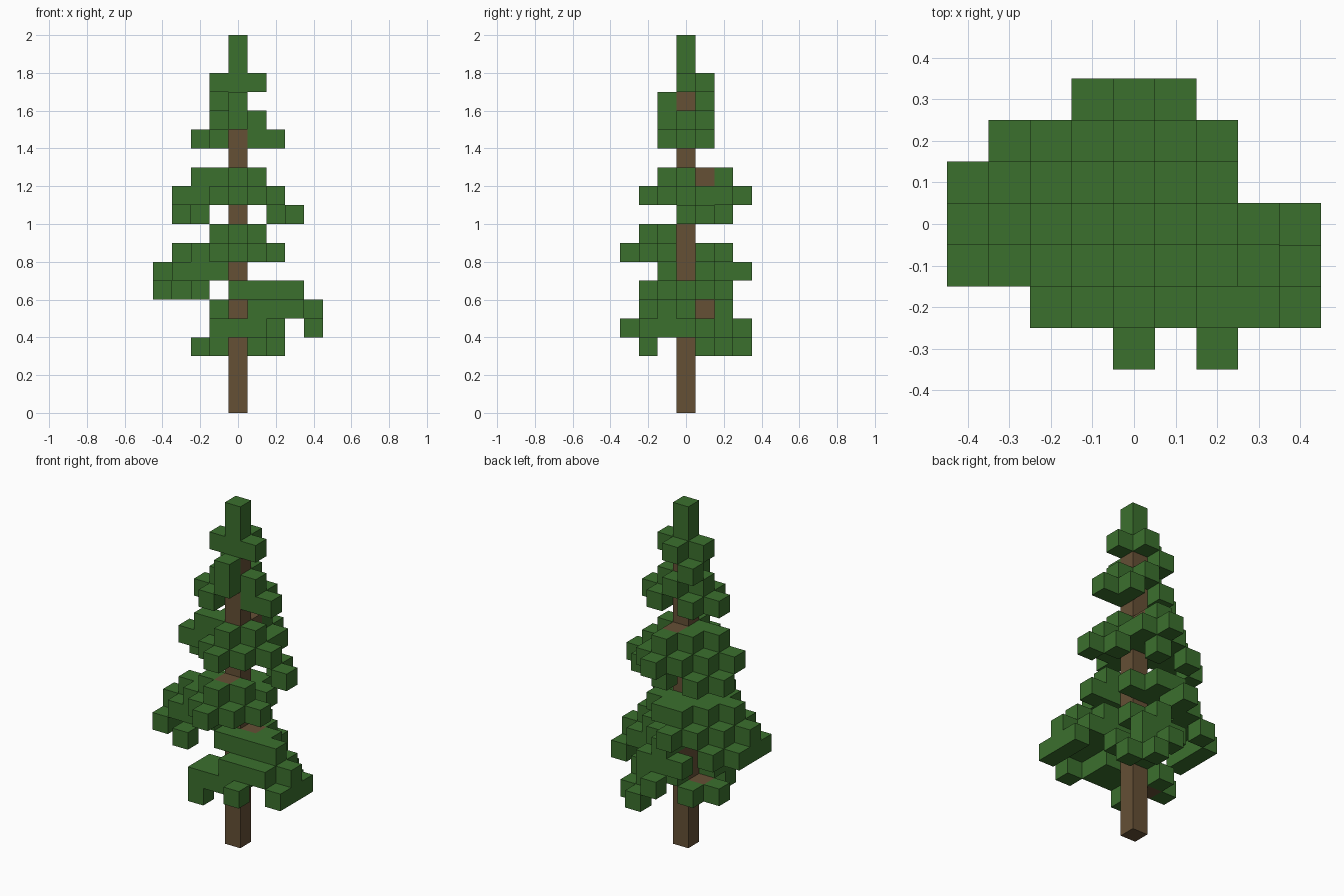
import bpy
import bmesh
from mathutils import Vector

if "Cube" in bpy.data.objects:
    bpy.data.objects.remove(bpy.data.objects["Cube"], do_unlink=True)

SIZE = 0.1


def make_material(name, color):
    mat = bpy.data.materials.new(name)
    mat.use_nodes = True
    mat.diffuse_color = color
    mat.node_tree.nodes["Principled BSDF"].inputs["Base Color"].default_value = color
    return mat


leaf_green = make_material("leaf green", (0.044, 0.162, 0.027, 1))
bark_brown = make_material("bark brown", (0.130, 0.080, 0.036, 1))

# Branch plans: L = leaf block, W = wood block.
# Each layer lists its rows from back to front; the first number is the
# block level, the second the depth of the rear row.
TIERS = {
    "foliage_crown": [
        (17, 1, "....L....", "...LLL..."),
        (16, 1, "...L.....", "....W....", "....L...."),
        (15, 1, "....L....", "...LWL...", "....L...."),
        (14, 1, "...L.L...", "..LLWLL..", "...L....."),
    ],
    "foliage_upper": [
        (12, 2, "....L....", "...LW....", "..LLWL...", "....L...."),
        (11, 3, "....L....", "...LLL...", "..LLLL...", ".LLLWLL..",
         "...LLL...", "....L...."),
        (10, 2, "..L.L....", ".L....L..", "....W..L."),
    ],
    "foliage_middle": [
        (9, -1, "...LWL...", "....L...."),
        (8, 2, "...LL....", "..LLLL...", ".LLLW....", "..LLLLL..",
         "...LLL...", "....L...."),
        (7, 3, "...L.....", "..LL.....", ".LL......", "LL..W....",
         ".LLL....."),
        (6, 2, ".L.......", "L........", "L........", "L........",
         "..L......"),
    ],
    "foliage_lower": [
        (6, 2, "....L....", "....LL...", "....WWL..", "....LLLL."),
        (5, 2, "...LLL...", "....W....", "....WLLL.", ".....LLLL",
         ".....LLL."),
        (4, 3, "....L....", ".....L...", "....LLL..", "....W...L",
         "...LLL..L", "...LLL..L", "......L.."),
        (3, 3, ".....L...", "......L..", "...L.....", "..LWW....",
         ".........", "...L....."),
    ],
}

# Trunk column with a leafy tip
parts = {"trunk": {(0, 0, level) for level in range(17)},
         "foliage_tip": {(0, 0, 18), (0, 0, 19)}}

# Turn the plans into block positions
for part, layers in TIERS.items():
    blocks = parts.setdefault(part, set())
    for level, rear, *rows in layers:
        for step, row in enumerate(rows):
            for column, mark in enumerate(row):
                cell = (column - 4, rear - step, level)
                if mark == "L":
                    blocks.add(cell)
                elif mark == "W":
                    parts["trunk"].add(cell)

filled = set().union(*parts.values())


def build_blocks(name, cells, material):
    """Join blocks into one shell, leaving out faces hidden by neighbours."""
    bm = bmesh.new()
    for cell in sorted(cells):
        centre = Vector(cell) * SIZE + Vector((0, 0, SIZE / 2))
        for axis in range(3):
            for sign in (-1, 1):
                normal = Vector((0, 0, 0))
                normal[axis] = sign
                if tuple(int(a + b) for a, b in zip(cell, normal)) in filled:
                    continue
                u = Vector((0, 0, 0))
                u[(axis + 1) % 3] = 1
                v = normal.cross(u)
                corners = (-u - v, u - v, u + v, v - u)
                bm.faces.new([bm.verts.new(centre + (normal + c) * SIZE / 2)
                              for c in corners])
    bmesh.ops.remove_doubles(bm, verts=bm.verts[:], dist=SIZE / 100)
    mesh = bpy.data.meshes.new(name)
    bm.to_mesh(mesh)
    bm.free()
    mesh.materials.append(material)
    obj = bpy.data.objects.new(name, mesh)
    bpy.context.collection.objects.link(obj)


for part, cells in parts.items():
    build_blocks(part, cells, bark_brown if part == "trunk" else leaf_green)
